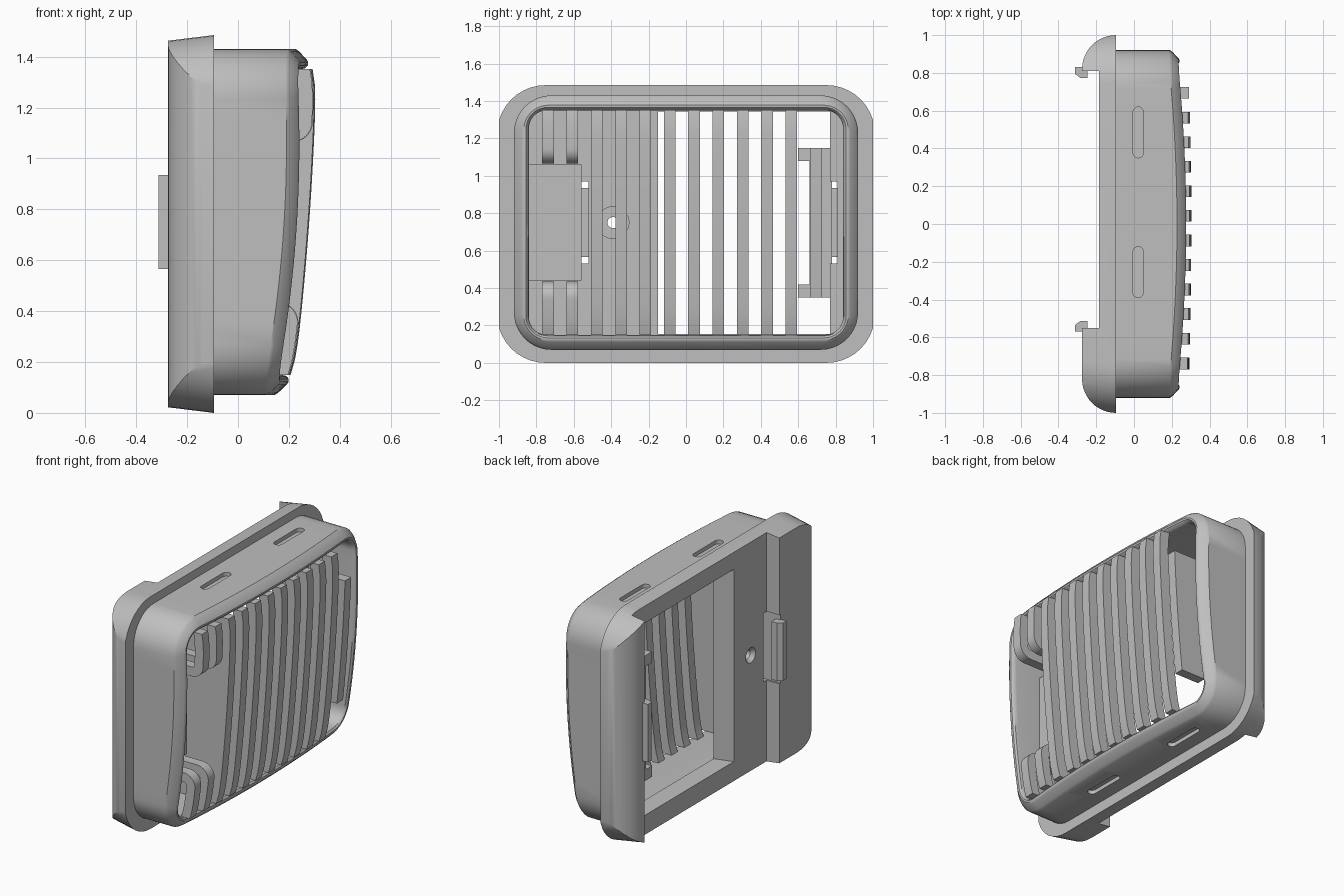
import bpy, bmesh, math
from mathutils import Vector

cube = bpy.data.objects.get("Cube")
if cube:
    bpy.data.objects.remove(cube, do_unlink=True)

gray = bpy.data.materials.new("plain_gray")
gray.use_nodes = True
gray.diffuse_color = (0.52, 0.52, 0.52, 1)
gray.node_tree.nodes["Principled BSDF"].inputs["Base Color"].default_value = gray.diffuse_color
MID = 0.75  # mid height of the housing


def finish(name, bm):
    bmesh.ops.recalc_face_normals(bm, faces=bm.faces)
    mesh = bpy.data.meshes.new(name)
    bm.to_mesh(mesh)
    bm.free()
    mesh.materials.append(gray)
    ob = bpy.data.objects.new(name, mesh)
    bpy.context.collection.objects.link(ob)
    return ob


def activate(ob):
    bpy.ops.object.select_all(action='DESELECT')
    ob.select_set(True)
    bpy.context.view_layer.objects.active = ob


def smooth(ob, angle=30):
    activate(ob)
    bpy.ops.object.shade_smooth_by_angle(angle=math.radians(angle))


def loft(name, rings):
    """Skin a list of equal point rings and cap both ends."""
    bm = bmesh.new()
    loops = [[bm.verts.new(p) for p in ring] for ring in rings]
    for a, b in zip(loops, loops[1:]):
        for i in range(len(a)):
            j = (i + 1) % len(a)
            bm.faces.new((a[i], a[j], b[j], b[i]))
    bm.faces.new(loops[0])
    bm.faces.new(loops[-1])
    return finish(name, bm)


def rect(x, y, z):
    return [(x, y[0], z[0]), (x, y[1], z[0]), (x, y[1], z[1]), (x, y[0], z[1])]


def box(name, x, y, z):
    return loft(name, [rect(x[0], y, z), rect(x[1], y, z)])


def cylinder_x(name, r1, r2, x0, x1, y, z):
    n = 32
    return loft(name, [[(x, y + r * math.cos(math.tau * i / n), z + r * math.sin(math.tau * i / n))
                        for i in range(n)] for x, r in ((x0, r1), (x1, r2))])


def boolean(target, cutter, operation='DIFFERENCE'):
    activate(target)
    mod = target.modifiers.new("cut", 'BOOLEAN')
    mod.object, mod.operation, mod.solver = cutter, operation, 'EXACT'
    bpy.ops.object.modifier_apply(modifier=mod.name)
    bpy.data.objects.remove(cutter, do_unlink=True)


def rounded(hy, hz, r, zc, sub=12, arc=10):
    """Rounded rectangle in y and z with subdivided straight sides."""
    pts = []
    for k, (sy, sz) in enumerate(((1, 1), (-1, 1), (-1, -1), (1, -1))):
        for i in range(arc + 1):
            a = math.pi / 2 * (k + i / arc)
            pts.append(Vector((sy * (hy - r) + r * math.cos(a), zc + sz * (hz - r) + r * math.sin(a))))
    out = []
    for i, p in enumerate(pts):
        q = pts[(i + 1) % len(pts)]
        steps = sub if i % (arc + 1) == arc else 1
        out += [p.lerp(q, s / steps) for s in range(steps)]
    return out


def rim_x(y, z):
    d = z - MID
    return 0.277 - 0.06 * y * y + 0.0615 * d - 0.1 * d * d


def slat_x(y, z):
    d = z - MID
    return 0.28 - 0.02 * y * y + 0.072 * d - 0.04 * d * d - 0.015 * (abs(d) / 0.6) ** 10


# Flange: plan profile with rounded ends and a channel across the back
ends = [(-0.095 - 0.18 * math.sin(a), 0.82 + 0.18 * math.cos(a))
        for a in [math.pi / 2 * i / 12 for i in range(13)]]
plan = ends + [(-0.275, 0.81), (-0.185, 0.81), (-0.185, -0.55), (-0.275, -0.55)]
plan += [(x, -y) for x, y in reversed(ends)]
flange = loft("flange", [[(x, y, z) for x, y in plan] for z in (-0.1, 1.6)])
envelope = loft("envelope", [[(x, p.x, p.y) for p in rounded(1.01 - s, 0.7425 - s, 0.26, 0.7425, 1)]
                             for x, s in ((-0.3, 0.025), (-0.095, 0))])
boolean(flange, envelope, 'INTERSECT')

# Housing: side wall, bevelled curved rim, inner wall and floor
rings = [[(-0.15, p.x, p.y) for p in rounded(0.92, 0.68, 0.2, MID)]]
for inset, dx in ((0, -0.045), (0.01, -0.032), (0.042, -0.005), (0.052, 0),
                  (0.064, -0.002), (0.075, -0.013), (0.08, -0.035)):
    rings.append([(rim_x(p.x, p.y) + dx, p.x, p.y)
                  for p in rounded(0.92 - inset, 0.68 - inset, 0.2 - 1.3 * inset, MID)])
rings.append([(-0.09, p.x, p.y) for p in rounded(0.84, 0.6, 0.096, MID)])
housing = loft("housing", rings)

# Large flared rear opening, clip slots and countersunk screw hole
wide, narrow = ((-0.22, 0.77), (0.135, 1.365)), ((-0.15, 0.77), (0.155, 1.343))
for part in (flange, housing):
    boolean(part, loft("opening_cutter", [rect(-0.4, *wide), rect(-0.185, *wide),
                                          rect(-0.09, *narrow), rect(0, *narrow)]))
    for y in ((-0.56, -0.52), (0.765, 0.81)):
        boolean(part, box("clip_slot_cutter", (-0.4, 0), y, (0.53, 0.97)))
    boolean(part, cylinder_x("screw_cutter", 0.03, 0.03, -0.4, 0.1, -0.39, MID))
    boolean(part, cylinder_x("recess_cutter", 0.085, 0.085, -0.125, 0, -0.39, MID))
boolean(flange, cylinder_x("rear_sink_cutter", 0.06, 0.03, -0.2, -0.16, -0.39, MID))

# Shallow capsule grooves on the top and bottom walls
for y0, y1 in ((0.35, 0.62), (-0.39, -0.12)):
    r = 0.027
    capsule = [(0.022 + r * math.cos(a), (y1 - r if i < 11 else y0 + r) + r * math.sin(a))
               for i, a in enumerate([math.pi * k / 10 for k in range(11)]
                                     + [math.pi * (1 + k / 10) for k in range(11)])]
    for z0, z1 in ((1.405, 1.5), (0, 0.095)):
        boolean(housing, loft("groove_cutter", [[(x, y, z) for x, y in capsule] for z in (z0, z1)]))
smooth(flange, 25)
smooth(housing, 35)


def slat(name, y, z0, z1, back=None):
    """Upright bar following the bowed front; a fixed back makes it a deep rib."""
    zs = [z0 + (z1 - z0) * i / 20 for i in range(21)]
    front = [(slat_x(y, z), z) for z in zs]
    rear = [(slat_x(y, z) - 0.065 if back is None else back, z) for z in reversed(zs)]
    return loft(name, [[(x, y + s, z) for x, z in front + rear] for s in (-0.031, 0.031)])


def hooked_slat(name, y, root, tip):
    """Short bar whose free end bends back towards the floor."""
    way = 1 if tip > root else -1
    r, t, rows = 0.08, 0.06, 8
    bend = tip - way * r
    cx = slat_x(y, bend) - r
    line = [(slat_x(y, root + (bend - root) * i / rows), root + (bend - root) * i / rows)
            for i in range(rows)]
    arc = [math.pi / 2 * i / rows for i in range(rows + 1)]
    outer = line + [(cx + r * math.cos(a), bend + way * r * math.sin(a)) for a in arc]
    inner = [(x - t, z) for x, z in line]
    inner += [(cx + (r - t) * math.cos(a), bend + way * (r - t) * math.sin(a)) for a in arc]
    path = outer + [(-0.09, tip), (-0.09, tip - way * t)] + inner[::-1]
    return loft(name, [[(x, y + s, z) for x, z in path] for s in (-0.031, 0.031)])


# Grille slats; the first one is deep and walls off the side pocket
smooth(slat("pocket_wall_slat", -0.477, 0.148, 1.352, -0.095))
for i in range(1, 9):
    smooth(slat("grille_slat", -0.477 + 0.13 * i, 0.148, 1.352))
for y in (-0.738, -0.608):
    smooth(hooked_slat("upper_hooked_slat", y, 1.352, 1.065))
    smooth(hooked_slat("lower_hooked_slat", y, 0.148, 0.435))
box("pocket_floor", (-0.1, 0.03), (-0.845, -0.56), (0.44, 1.06))

# Deep end rib with its supporting frame
smooth(slat("end_rib", 0.695, 0.35, 1.15, 0.06))
box("rib_mount", (-0.18, 0.07), (0.665, 0.725), (0.42, 1.08))
box("rib_back_plate", (-0.18, -0.1), (0.66, 0.78), (0.42, 1.08))
for z in ((0.35, 0.42), (1.08, 1.15)):
    box("rib_cross_bar", (-0.18, -0.1), (0.6, 0.78), z)

# Rear snap clips: chamfered hooks on the channel edges
for name, y0, way in (("left_clip", 0.83, -1), ("right_clip", -0.57, 1)):
    hook = [(-0.245, y0), (-0.312, y0), (-0.312, y0 + way * 0.035),
            (-0.285, y0 + way * 0.056), (-0.245, y0 + way * 0.056)]
    loft(name + "_hook", [[(x, y, z) for x, y in hook] for z in (0.565, 0.935)])
